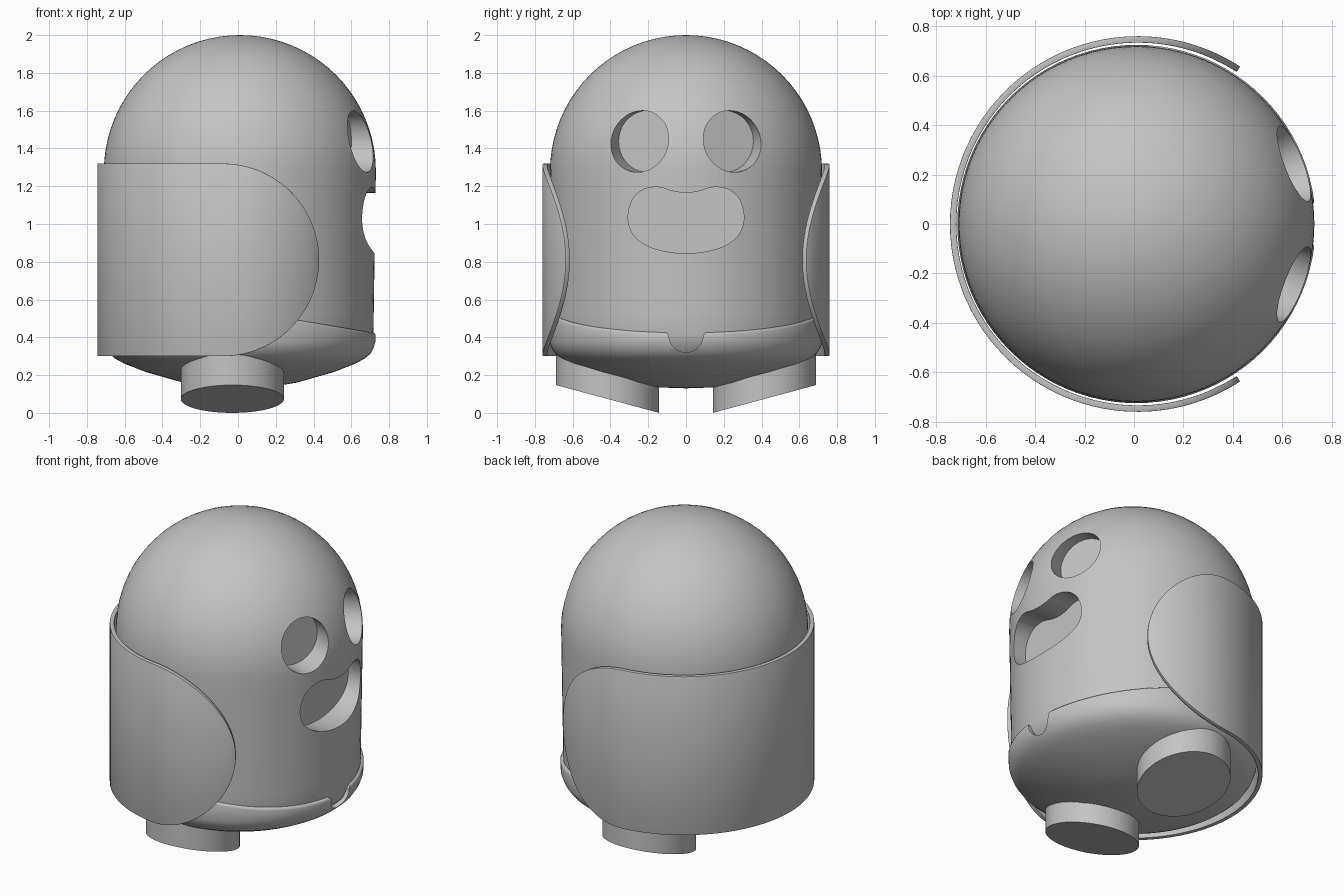
import bpy, bmesh, math
from mathutils import Matrix, Vector

if "Cube" in bpy.data.objects:
    bpy.data.objects.remove(bpy.data.objects["Cube"])

grey = bpy.data.materials.new("plain_grey")
grey.diffuse_color = (0.55, 0.55, 0.55, 1)
grey.use_nodes = True
grey.node_tree.nodes["Principled BSDF"].inputs["Base Color"].default_value = grey.diffuse_color
CX = 0.01      # shared vertical axis of the body
SEG = 96


def make(name, bm):
    bmesh.ops.recalc_face_normals(bm, faces=bm.faces)
    mesh = bpy.data.meshes.new(name)
    bm.to_mesh(mesh)
    bm.free()
    ob = bpy.data.objects.new(name, mesh)
    bpy.context.collection.objects.link(ob)
    mesh.materials.append(grey)
    return ob


def activate(ob):
    bpy.ops.object.select_all(action='DESELECT')
    ob.select_set(True)
    bpy.context.view_layer.objects.active = ob


def smooth(ob, deg=35):
    activate(ob)
    bpy.ops.object.shade_smooth_by_angle(angle=math.radians(deg))


def cut(ob, cutter):
    m = ob.modifiers.new("cut", 'BOOLEAN')
    m.operation, m.solver, m.object = 'DIFFERENCE', 'EXACT', cutter
    activate(ob)
    bpy.ops.object.modifier_apply(modifier=m.name)
    bpy.data.objects.remove(cutter)


def lathe(name, profile):
    """Revolve (radius, z, tilt); tilt raises z towards the back."""
    bm = bmesh.new()
    rings = []
    for r, z, tilt in profile:
        ring = []
        for i in range(SEG if r > 0 else 1):
            a = 2 * math.pi * i / SEG
            x = CX + r * math.cos(a)
            ring.append(bm.verts.new((x, r * math.sin(a), z + tilt * (0.73 - x))))
        rings.append(ring)
    for a, b in zip(rings, rings[1:]):
        for i in range(SEG):
            j = (i + 1) % SEG
            vs = [a[i % len(a)], a[j % len(a)], b[j % len(b)], b[i % len(b)]]
            bm.faces.new(list(dict.fromkeys(vs)))
    return make(name, bm)


def prism(name, outline, x0, x1):
    """Extrude a closed (y, z) outline along x."""
    bm = bmesh.new()
    f = bm.faces.new([bm.verts.new((x0, y, z)) for y, z in outline])
    ext = bmesh.ops.extrude_face_region(bm, geom=[f])["geom"]
    bmesh.ops.translate(bm, vec=(x1 - x0, 0, 0),
                        verts=[v for v in ext if isinstance(v, bmesh.types.BMVert)])
    return make(name, bm)


def cylinder(radius, depth, matrix):
    bm = bmesh.new()
    bmesh.ops.create_cone(bm, cap_ends=True, segments=64, radius1=radius,
                          radius2=radius, depth=depth, matrix=matrix)
    return bm


# domed body
profile = [(0, 0.25, 0), (0.63, 0.29, 0), (0.69, 0.35, 0)]
profile += [(0.707 + 0.013 * i / 8, 0.42 + 0.86 * i / 8, 0) for i in range(9)]
profile += [(0.72 * math.cos(a), 1.28 + 0.72 * math.sin(a), 0)
            for a in (math.radians(90 * i / 20) for i in range(1, 20))]
profile.append((0, 2.0, 0))
body = lathe("body", profile)

# round eye sockets
for side in (-1, 1):
    ang = side * math.radians(21)
    d = Vector((math.cos(ang), math.sin(ang), 0))
    mat = Matrix.Translation(Vector((CX, 0, 1.437)) + d * 0.77) @ \
        d.to_track_quat('Z', 'Y').to_matrix().to_4x4()
    cut(body, make("eye_cutter", cylinder(0.163, 0.40, mat)))

# bean-shaped mouth recess
half = [(0, 1.165), (0.07, 1.174), (0.12, 1.19), (0.17, 1.195), (0.23, 1.18),
        (0.283, 1.13), (0.307, 1.035), (0.283, 0.95), (0.22, 0.893),
        (0.12, 0.857), (0, 0.845)]
loop = half + [(-y, z) for y, z in half[-2:0:-1]]
outline, n = [], len(loop)
for i in range(n):
    p = [Vector(loop[(i + k) % n]) for k in (-1, 0, 1, 2)]
    for t in (0, 0.25, 0.5, 0.75):
        outline.append(0.5 * (2 * p[1] + (p[2] - p[0]) * t
                              + (2 * p[0] - 5 * p[1] + 4 * p[2] - p[3]) * t * t
                              + (3 * p[1] - p[0] - 3 * p[2] + p[3]) * t ** 3))
cut(body, prism("mouth_cutter", outline, 0.57, 1.0))
smooth(body)

# lower bowl with tilted rim
T = 0.167
bowl = lathe("lower_bowl", [
    (0, 0.13, 0), (0.15, 0.135, 0), (0.3, 0.16, 0), (0.5, 0.217, 0),
    (0.61, 0.26, 0), (0.66, 0.287, 0), (0.69, 0.312, 0), (0.71, 0.342, 0),
    (0.722, 0.375, 0), (0.725, 0.41, T), (0.722, 0.418, T), (0.716, 0.422, T),
    (0, 0.422, T)])

# small rounded notch in the front of the rim
notch = [(0.09 * math.cos(a), 0.41 + 0.09 * math.sin(a))
         for a in (math.radians(180 + 180 * i / 20) for i in range(21))]
notch += [(0.105, 0.426), (0.105, 0.6), (-0.105, 0.6), (-0.105, 0.426)]
cut(bowl, prism("notch_cutter", notch, 0.6, 0.9))
smooth(bowl)

# wraparound cape with semicircular ends
R, CC, X0, H = 0.76, 0.015, -0.08, 0.51
cols = []
for i in range(30):
    s = math.radians(87.5 * (1 - i / 30))
    x = X0 + H * math.sin(s)
    cols.append((x, math.sqrt(R * R - (x - CC) ** 2), H * math.cos(s)))
start = math.acos((X0 - CC) / R)
for i in range(25):
    a = start + (math.pi - start) * i / 24
    cols.append((CC + R * math.cos(a), R * math.sin(a), H))
cols += [(x, -y, h) for x, y, h in cols[-2::-1]]
bm = bmesh.new()
pairs = [(bm.verts.new((x, y, 0.81 - h)), bm.verts.new((x, y, 0.81 + h)))
         for x, y, h in cols]
for a, b in zip(pairs, pairs[1:]):
    bm.faces.new((a[1], b[1], b[0], a[0]))
inner = []
for x, y, h in cols:     # inner skin
    k = (R - 0.026) / R
    inner.append((bm.verts.new((CC + (x - CC) * k, y * k, 0.81 - h)),
                  bm.verts.new((CC + (x - CC) * k, y * k, 0.81 + h))))
for i in range(len(cols) - 1):
    a, b, c, d = pairs[i], pairs[i + 1], inner[i], inner[i + 1]
    bm.faces.new((c[0], d[0], d[1], c[1]))
    for k in (0, 1):
        bm.faces.new((a[k], b[k], d[k], c[k]))
for i in (0, -1):
    a, c = pairs[i], inner[i]
    bm.faces.new((a[0], a[1], c[1], c[0]))
cape = make("cape", bm)
bev = cape.modifiers.new("soft_edge", 'BEVEL')
bev.width, bev.segments = 0.007, 2
bev.limit_method, bev.angle_limit = 'ANGLE', math.radians(50)
activate(cape)
bpy.ops.object.modifier_apply(modifier=bev.name)
smooth(cape, 40)

# feet with sloped soles
for side, label in ((-1, "front"), (1, "back")):
    bm = cylinder(0.273, 0.4, Matrix.Translation((-0.03, side * 0.415, 0.2)))
    for v in bm.verts:
        if v.co.z < 0.1:
            v.co.z = 0.27 * (abs(v.co.y) - 0.142)
    smooth(make(label + "_foot", bm))
